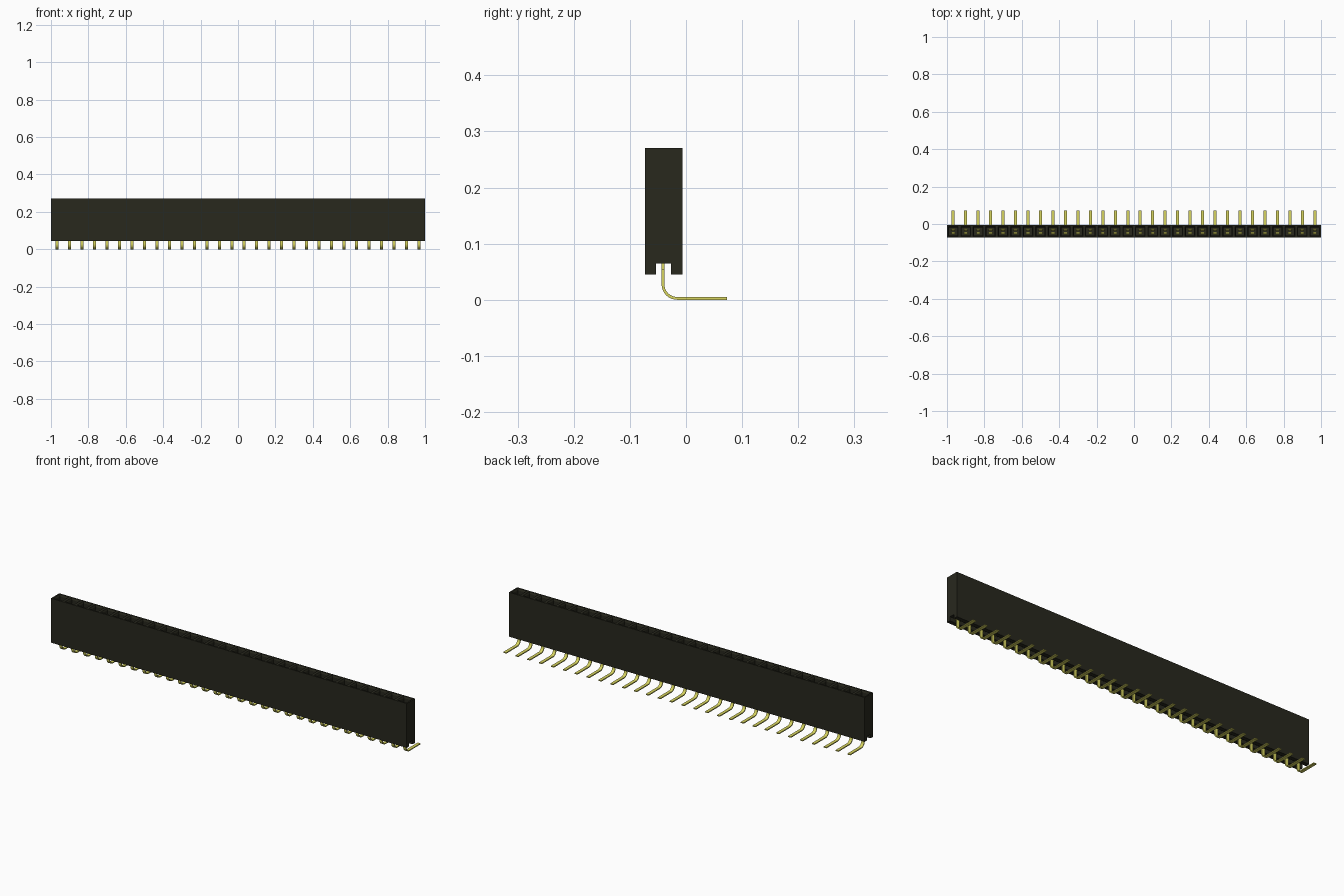
import bpy, bmesh, math

if "Cube" in bpy.data.objects:
    bpy.data.objects.remove(bpy.data.objects["Cube"], do_unlink=True)

COUNT = 30
PITCH = 2 / COUNT
MID_Y = -0.04          # centre line of the socket row
THICK = 0.005          # contact sheet thickness


def material(name, rgb):
    m = bpy.data.materials.new(name)
    m.use_nodes = True
    m.diffuse_color = (*rgb, 1)
    m.node_tree.nodes["Principled BSDF"].inputs["Base Color"].default_value = (*rgb, 1)
    return m


black = material("black plastic", (0.021, 0.021, 0.0125))
gold = material("gold contact", (0.68, 0.66, 0.115))


def make_object(name, bm, mat):
    bmesh.ops.recalc_face_normals(bm, faces=bm.faces)
    mesh = bpy.data.meshes.new(name)
    bm.to_mesh(mesh)
    bm.free()
    mesh.materials.append(mat)
    obj = bpy.data.objects.new(name, mesh)
    bpy.context.collection.objects.link(obj)
    return obj


def ribbon_row(name, path, width):
    """Bent strip through (y, z) points, repeated once per socket."""
    bm = bmesh.new()
    x0 = -1 + PITCH / 2
    rows = [[bm.verts.new((x0 + s * width / 2, y, z)) for s in (-1, 1)] for y, z in path]
    for a, b in zip(rows, rows[1:]):
        bm.faces.new((a[0], a[1], b[1], b[0]))
    obj = make_object(name, bm, gold)
    sheet = obj.modifiers.new("Sheet", "SOLIDIFY")
    sheet.thickness = THICK
    sheet.offset = 0
    sheet.use_even_offset = True
    row = obj.modifiers.new("Row", "ARRAY")
    row.count = COUNT
    row.use_relative_offset = False
    row.use_constant_offset = True
    row.constant_offset_displace = (PITCH, 0, 0)


# Housing: slotted profile swept along x, one segment per socket
half, slot = 0.0335, 0.0135
low, slot_top, high = 0.045, 0.065, 0.27
profile = [(-half, low), (-slot, low), (-slot, slot_top), (slot, slot_top),
           (slot, low), (half, low), (half, high), (-half, high)]
bm = bmesh.new()
rings = [[bm.verts.new((-1 + i * PITCH, MID_Y + y, z)) for y, z in profile]
         for i in range(COUNT + 1)]
n = len(profile)
tops = []
for a, b in zip(rings, rings[1:]):
    for k in range(n):
        j = (k + 1) % n
        face = bm.faces.new((a[k], b[k], b[j], a[j]))
        if k == n - 2:
            tops.append(face)
bm.faces.new(rings[0])
bm.faces.new(rings[-1])
bmesh.ops.recalc_face_normals(bm, faces=bm.faces)

# Socket holes: rim, chamfered lead-in, then a deep well
bmesh.ops.inset_individual(bm, faces=tops, thickness=0.010)
bmesh.ops.inset_individual(bm, faces=tops, thickness=0.006, depth=-0.008)
bmesh.ops.inset_individual(bm, faces=tops, thickness=0.0, depth=-0.17)
make_object("housing", bm, black)

# Bent solder tails
radius = 0.025
bend_y, bend_z = MID_Y - 0.001 + radius, THICK / 2 + radius
tail = [(bend_y - radius, 0.075)]
for i in range(9):
    t = math.pi / 2 * i / 8
    tail.append((bend_y - radius * math.cos(t), bend_z - radius * math.sin(t)))
tail.append((0.073, THICK / 2))
ribbon_row("solder_tails", tail, 0.016)

# Wider shoulders where the contacts enter the housing
ribbon_row("contact_shoulders", [(MID_Y - 0.001, 0.054), (MID_Y - 0.001, 0.075)], 0.03)

# Spring tines inside the wells, flared open at the top
for side, name in ((-1, "front_tines"), (1, "back_tines")):
    tine = [(MID_Y + side * y, z) for y, z in
            ((0.012, 0.095), (0.012, 0.14), (0.004, 0.22), (0.013, 0.24))]
    ribbon_row(name, tine, 0.02)
